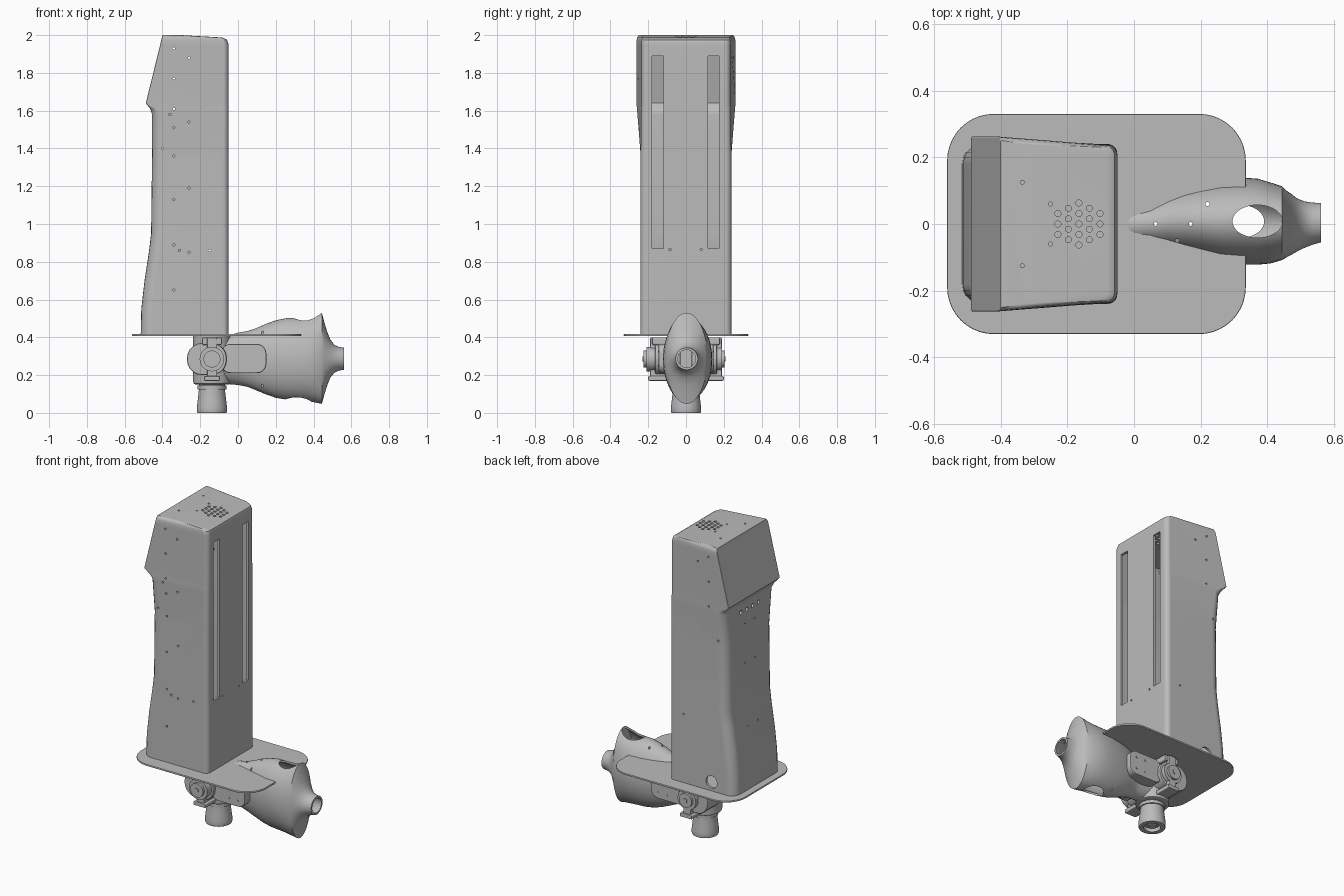
import bpy, bmesh, math
from mathutils import Vector

cube = bpy.data.objects.get("Cube")
if cube:
    bpy.data.objects.remove(cube, do_unlink=True)

grey = bpy.data.materials.new("matte grey")
grey.use_nodes = True
grey.diffuse_color = (0.5, 0.5, 0.5, 1)
bsdf = next(n for n in grey.node_tree.nodes if n.type == 'BSDF_PRINCIPLED')
bsdf.inputs["Base Color"].default_value = (0.5, 0.5, 0.5, 1)
bsdf.inputs["Roughness"].default_value = 0.7


def to_object(name, bm):
    bmesh.ops.recalc_face_normals(bm, faces=bm.faces)
    me = bpy.data.meshes.new(name)
    bm.to_mesh(me)
    bm.free()
    me.materials.append(grey)
    ob = bpy.data.objects.new(name, me)
    bpy.context.collection.objects.link(ob)
    return ob


def loft(name, rings):
    """Closed skin through rings of equal point count, capped at both ends."""
    bm = bmesh.new()
    vs = [[bm.verts.new(p) for p in r] for r in rings]
    n = len(vs[0])
    for a, b in zip(vs, vs[1:]):
        for i in range(n):
            j = (i + 1) % n
            bm.faces.new((a[i], a[j], b[j], b[i]))
    bm.faces.new(vs[0])
    bm.faces.new(vs[-1])
    return to_object(name, bm)


def lathe(name, profile, x, y=0, n=40):
    """Turned part about z, from (radius, height) points."""
    return loft(name, [[(x + r * math.cos(2 * math.pi * i / n),
                         y + r * math.sin(2 * math.pi * i / n), z)
                        for i in range(n)] for r, z in profile])


def rounded(corners, steps=5):
    """Outline with rounded corners, given (u, v, radius) counter-clockwise from lower left."""
    pts = []
    for k, (u, v, r) in enumerate(corners):
        cu = u + (r if k in (0, 3) else -r)
        cv = v + (r if k in (0, 1) else -r)
        for s in range(steps + 1):
            a = math.pi + (k + s / steps) * math.pi / 2
            pts.append((cu + r * math.cos(a), cv + r * math.sin(a)))
    return pts


def slab_y(name, x0, x1, z0, z1, r, y0, y1):
    """Rounded rectangle in x and z, extruded along y."""
    out = rounded([(x0, z0, r), (x1, z0, r), (x1, z1, r), (x0, z1, r)])
    ob = loft(name, [[(u, y, v) for u, v in out] for y in (y0, y1)])
    add_bevel(ob, 0.008)
    return ob


def rods(name, items, n=16):
    """Many straight rods in one mesh: (start, end, radius)."""
    bm = bmesh.new()
    for p, q, r in items:
        p, q = Vector(p), Vector(q)
        d = q - p
        rot = d.to_track_quat('Z', 'Y').to_matrix().to_4x4()
        rot.translation = (p + q) / 2
        bmesh.ops.create_cone(bm, cap_ends=True, segments=n, radius1=r, radius2=r,
                              depth=d.length, matrix=rot)
    return to_object(name, bm)


def box(name, x0, x1, y0, y1, z0, z1):
    return loft(name, [[(x0, y0, z), (x1, y0, z), (x1, y1, z), (x0, y1, z)] for z in (z0, z1)])


def apply(ob, mod):
    bpy.context.view_layer.objects.active = ob
    bpy.ops.object.modifier_apply(modifier=mod.name)


def add_bevel(ob, w):
    m = ob.modifiers.new("bevel", 'BEVEL')
    m.width, m.segments, m.limit_method, m.angle_limit = w, 2, 'ANGLE', math.radians(50)
    apply(ob, m)


def cut(ob, *cutters, keep=False):
    for c in cutters:
        c.hide_render = True
        m = ob.modifiers.new("cut", 'BOOLEAN')
        m.operation, m.solver, m.object = 'DIFFERENCE', 'EXACT', c
        apply(ob, m)
        if not keep:
            bpy.data.objects.remove(c, do_unlink=True)


# Tower: z, back x, front x, back half width, front half width, back corner radius
TOWER = [(.415, -.515, -.05, .24, .24, .06), (.55, -.512, -.05, .24, .24, .06),
         (.70, -.495, -.05, .24, .24, .06), (.85, -.472, -.05, .24, .24, .06),
         (.95, -.460, -.05, .24, .24, .06), (1.36, -.455, -.05, .24, .24, .06),
         (1.58, -.455, -.05, .257, .238, .05), (1.61, -.465, -.05, .26, .237, .03),
         (1.64, -.488, -.05, .262, .236, .004), (1.95, -.412, -.05, .262, .236, .004),
         (1.975, -.406, -.058, .261, .234, .004), (1.987, -.403, -.08, .259, .231, .004),
         (2.0, -.40, -.30, .25, .24, .004)]


def tower_ring(s, t=0.0, z=None):
    h, xb, xf, wb, wf, rb = s
    xb, xf, wb, wf = xb + t, xf - t, wb - t, wf - t
    rb = max(rb - t, .004)
    rf = max(.03 - t, .004)
    out = rounded([(xb, -wb, rb), (xf, -wf, rf), (xf, wf, rf), (xb, wb, rb)])
    return [(u, v, h if z is None else z) for u, v in out]


tower = loft("tower", [tower_ring(s) for s in TOWER])
hollow = [tower_ring(TOWER[0], .015, .43)] + [tower_ring(s, .015) for s in TOWER[1:10]]
cut(tower, loft("tower_hollow", hollow))

# Two long slots in the tower
for y in (-.149, .146):
    cut(tower, box("slot_cutter", -.12, -.02, y - .03, y + .03, .87, 1.89))

# Vent pattern, screw holes and cable port
holes = []
for col, count in enumerate((3, 4, 5, 4, 3)):
    for k in range(count):
        x, y = -.165 + (col - 2) * .0315, (k - (count - 1) / 2) * .0315
        holes.append(((x, y, 1.93), (x, y, 2.05), .009))
for x, y in ((-.335, .125), (-.335, -.125), (-.25, .06), (-.25, -.06)):
    holes.append(((x, y, 1.93), (x, y, 2.05), .006))
both = [(-.34, 1.93), (-.26, 1.88), (-.34, 1.77), (-.34, 1.61), (-.40, 1.40), (-.15, .86)]
front_only = [(-.36, 1.58), (-.26, 1.54), (-.34, 1.51), (-.34, 1.36), (-.26, 1.19), (-.34, 1.13),
              (-.34, .89), (-.31, .86), (-.26, .85), (-.34, .65)]
for x, z in both + front_only:
    holes.append(((x, -.30, z), (x, -.20, z), .006))
for x, z in both:
    holes.append(((x, .30, z), (x, .20, z), .006))
for y in (-.085, .08):
    holes.append(((-.10, y, .865), (0, y, .865), .006))
for y in (-.09, -.03, .03, .09):
    holes.append(((-.55, y, 1.54), (-.42, y, 1.54), .013))
for z in (.80, 1.20, 1.45):
    for y in (-.05, .05):
        holes.append(((-.55, y, z), (-.42, y, z), .006))
holes.append(((-.35, .30, .475), (-.35, .20, .475), .04))
cut(tower, rods("hole_cutter", holes))

# Nose body: x, bottom z, top z, right y, left y
NOSE = [(-.20, .16, .395, -.09, .09), (-.05, .152, .408, -.09, .09), (0, .148, .425, -.082, .08),
        (.05, .138, .433, -.081, .086), (.10, .118, .45, -.086, .104), (.15, .097, .472, -.093, .116),
        (.20, .08, .49, -.102, .125), (.26, .07, .502, -.116, .135), (.32, .066, .502, -.122, .139),
        (.37, .062, .506, -.122, .136), (.41, .055, .518, -.118, .124), (.444, .048, .53, -.108, .113),
        (.457, .095, .48, -.10, .10), (.472, .145, .43, -.092, .09), (.488, .185, .39, -.083, .077),
        (.51, .212, .36, -.072, .068), (.535, .224, .349, -.062, .064), (.56, .228, .345, -.055, .063)]


def nose_ring(s, t=0.0, x=None):
    h, z0, z1, y0, y1 = s
    cz, cy, rz, ry = (z0 + z1) / 2, (y0 + y1) / 2, (z1 - z0) / 2 - t, (y1 - y0) / 2 - t
    return [(h if x is None else x, cy + ry * math.cos(a), cz + rz * math.sin(a))
            for a in (2 * math.pi * i / 48 for i in range(48))]


nose = loft("nose_body", [nose_ring(s) for s in NOSE])

# Thin base plate, notched around the nose body
outline = rounded([(-.56, -.33, .14), (.335, -.33, .14), (.335, .33, .14), (-.56, .33, .14)], 10)
plate = loft("base_plate", [[(u, v, z) for u, v in outline] for z in (.406, .418)])
add_bevel(plate, .004)
cut(plate, nose, keep=True)
nose.hide_render = False

# Hollow nose with open tip, oval openings above and below, and screw holes
cut(nose, loft("nose_hollow", [nose_ring(s, .012) for s in NOSE[2:]] + [nose_ring(NOSE[-1], .012, .60)]))
for x, rx, z0, z1 in ((.37, .075, .33, .65), (.32, .07, -.05, .25)):
    cut(nose, loft("oval_cutter", [[(x + rx * math.cos(i * math.pi / 18), .008 + .049 * math.sin(i * math.pi / 18), z)
                                   for i in range(36)] for z in (z0, z1)]))
cut(nose, rods("nose_hole_cutter", [((x, y, a), (x, y, b), .006) for a, b in ((.36, .6), (0, .22))
                                    for x, y in ((.065, 0), (.17, 0), (.13, -.05), (.22, .06))]))

# Neck housing and lower post
housing = lathe("neck_housing", [(.02, .15), (.088, .15), (.097, .155), (.1, .168), (.1, .407)], -.138)
post = lathe("lower_post", [(.01, .025), (.05, .025), (.05, 0), (.077, 0), (.08, .008), (.08, .03),
                            (.075, .07), (.068, .13), (.068, .20)], -.138)
hub = lathe("post_hub", [(.025, .008), (.025, .04)], -.138, n=24)
collar = lathe("post_collar", [(.06, .125), (.076, .125), (.076, .145), (.06, .145)], -.138)
parts = [tower, nose, plate, housing, post, hub, collar]

# Side drives, brackets and cheek covers on both sides
for side, s, reach in (("right", -1, .225), ("left", 1, .205)):
    parts += [
        slab_y(side + "_drive_pod", -.27, -.06, .20, .37, .08, s * .02, s * .165),
        slab_y(side + "_cheek_cover", -.09, .15, .21, .365, .05, s * .03, s * .145),
        slab_y(side + "_bracket_bar", -.165, -.11, .17, .40, .01, s * .08, s * .19),
        slab_y(side + "_bracket_foot", -.18, -.095, .17, .195, .006, s * .06, s * .20),
        slab_y(side + "_bracket_head", -.19, -.085, .36, .40, .008, s * .06, s * .18),
        rods(side + "_drive_cap", [((-.138, s * .14, .285), (-.138, s * (reach - .015), .285), .065),
                                   ((-.138, s * .14, .285), (-.138, s * reach, .285), .045),
                                   ((-.138, s * .14, .285), (-.138, s * (reach + .005), .285), .014)], 32),
        rods(side + "_cover_screws", [((x, s * .14, z), (x, s * .148, z), .006)
                                      for x in (.035, .1) for z in (.25, .325)]),
    ]

# Smooth shading with crisp edges
for ob in parts:
    bpy.ops.object.select_all(action='DESELECT')
    ob.select_set(True)
    bpy.context.view_layer.objects.active = ob
    bpy.ops.object.shade_smooth_by_angle(angle=math.radians(32))
    wn = ob.modifiers.new("even_normals", 'WEIGHTED_NORMAL')
    wn.keep_sharp = True
